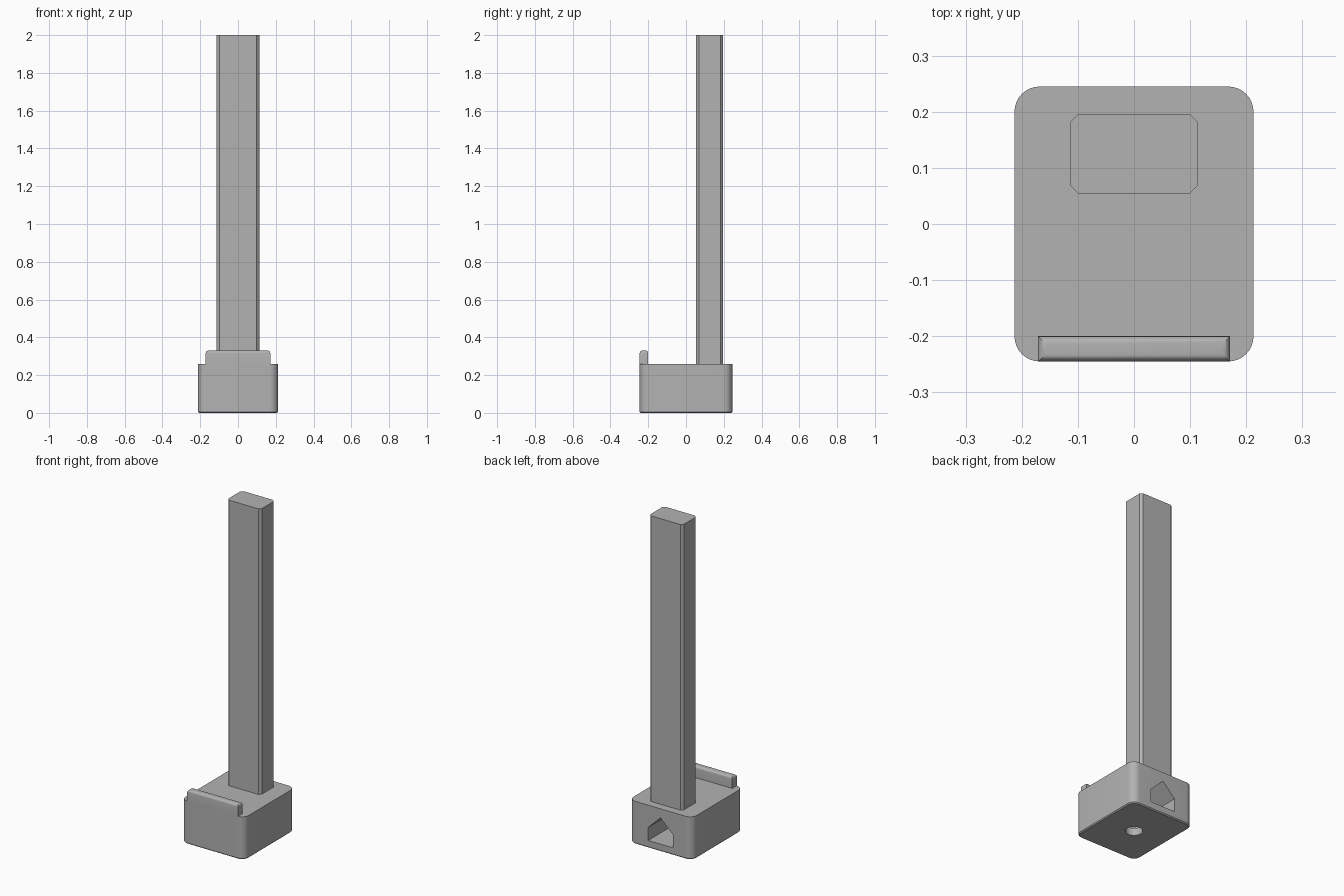
import bpy, bmesh, math

default = bpy.data.objects.get("Cube")
if default:
    bpy.data.objects.remove(default, do_unlink=True)

grey = bpy.data.materials.new("plain grey")
grey.use_nodes = True
colour = (0.45, 0.45, 0.45, 1)
grey.diffuse_color = colour
grey.node_tree.nodes["Principled BSDF"].inputs["Base Color"].default_value = colour


def finish(name, bm):
    """Turn a bmesh into a named grey object."""
    bmesh.ops.recalc_face_normals(bm, faces=bm.faces)
    mesh = bpy.data.meshes.new(name)
    bm.to_mesh(mesh)
    bm.free()
    mesh.materials.append(grey)
    obj = bpy.data.objects.new(name, mesh)
    bpy.context.collection.objects.link(obj)
    return obj


def box(low, high):
    """Box between two opposite corners."""
    bm = bmesh.new()
    bmesh.ops.create_cube(bm, size=1)
    for v in bm.verts:
        v.co = [(a + b) / 2 + c * (b - a) for a, b, c in zip(low, high, v.co)]
    return bm


def bevel(bm, rule, width, segments):
    """Bevel the edges whose two end points satisfy the rule."""
    edges = [e for e in bm.edges if rule(e.verts[0].co, e.verts[1].co)]
    bmesh.ops.bevel(bm, geom=edges, offset=width, segments=segments,
                    profile=0.5, affect='EDGES')


def upright(a, b):
    return abs(a.z - b.z) > 0.01


def smooth(obj):
    bpy.ops.object.select_all(action='DESELECT')
    obj.select_set(True)
    bpy.context.view_layer.objects.active = obj
    bpy.ops.object.shade_smooth_by_angle(angle=math.radians(30))


# Base block with rounded corners and a fine chamfer underneath
bm = box((-0.213, -0.245, 0), (0.213, 0.245, 0.26))
bevel(bm, upright, 0.045, 8)
bevel(bm, lambda a, b: max(a.z, b.z) < 0.001, 0.006, 1)
base = finish("base", bm)

# House-shaped pocket entering from the back
bm = bmesh.new()
outline = [(-0.083, 0.045), (0.083, 0.045), (0.083, 0.125),
           (0, 0.205), (-0.083, 0.125)]
face = bm.faces.new([bm.verts.new((x, 0.3, z)) for x, z in outline])
pushed = bmesh.ops.extrude_face_region(bm, geom=[face])["geom"]
bmesh.ops.translate(bm, vec=(0, -0.39, 0),
                    verts=[g for g in pushed if isinstance(g, bmesh.types.BMVert)])
pocket = finish("pocket_cutter", bm)

# Round screw hole in the underside, opening into the pocket
bm = bmesh.new()
bmesh.ops.create_cone(bm, cap_ends=True, segments=32, radius1=0.047,
                      radius2=0.047, depth=0.2)
screw_hole = finish("screw_hole_cutter", bm)

bpy.context.view_layer.objects.active = base
for cutter in (pocket, screw_hole):
    cut = base.modifiers.new("cut", 'BOOLEAN')
    cut.operation = 'DIFFERENCE'
    cut.solver = 'EXACT'
    cut.object = cutter
    bpy.ops.object.modifier_apply(modifier=cut.name)
    bpy.data.objects.remove(cutter, do_unlink=True)
smooth(base)

# Tall column with chamfered upright edges
bm = box((-0.113, 0.054, 0.26), (0.113, 0.196, 2))
bevel(bm, upright, 0.014, 1)
finish("column", bm)

# Front lip with rounded top edges
bm = box((-0.171, -0.245, 0.26), (0.171, -0.2, 0.33))
bevel(bm, lambda a, b: min(a.z, b.z) > 0.32, 0.014, 5)
smooth(finish("front_lip", bm))
